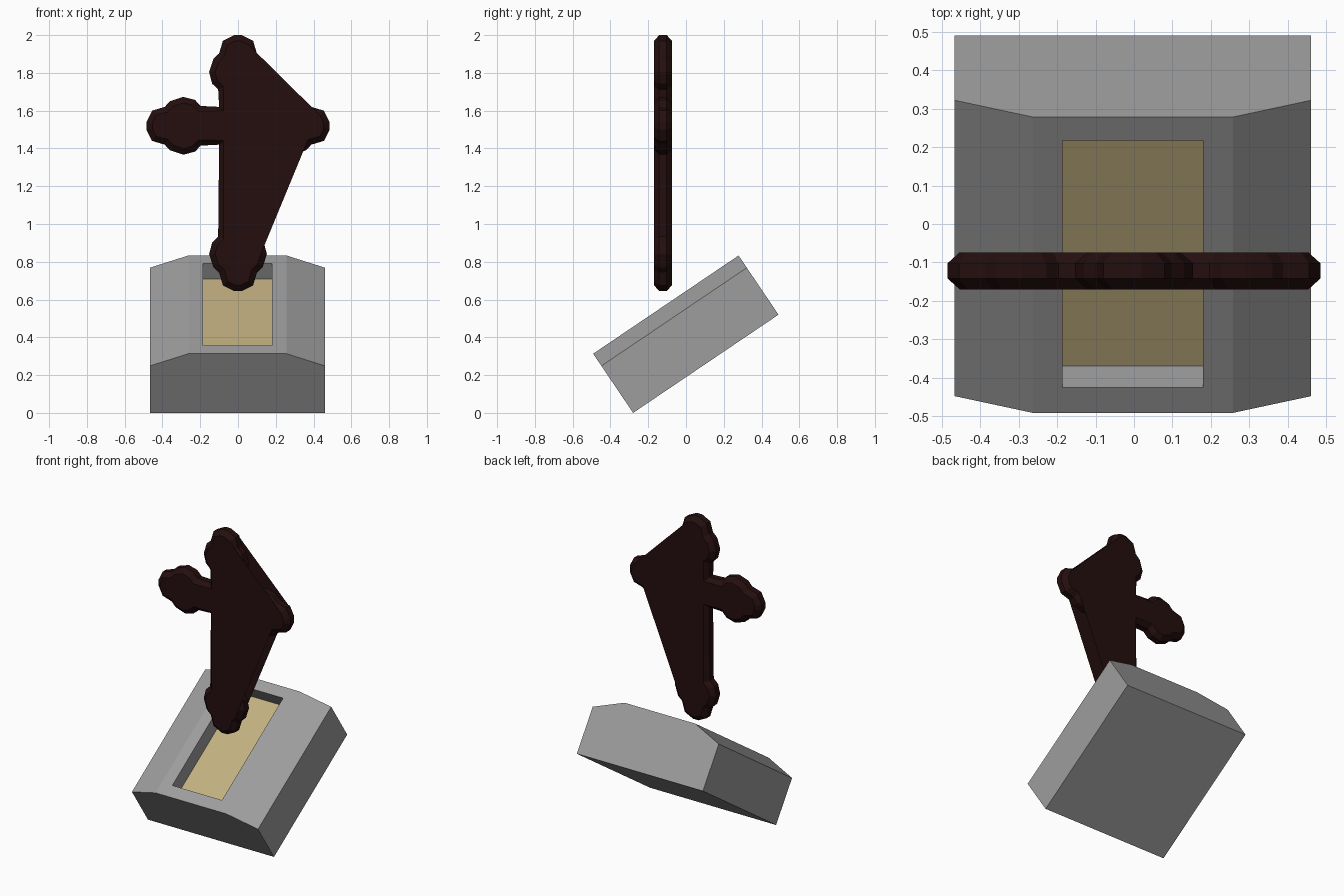
import bpy, bmesh, math
from mathutils import Vector, Matrix

if "Cube" in bpy.data.objects:
    bpy.data.objects.remove(bpy.data.objects["Cube"])


def material(name, rgb):
    m = bpy.data.materials.new(name)
    m.diffuse_color = (*rgb, 1)
    m.use_nodes = True
    m.node_tree.nodes["Principled BSDF"].inputs["Base Color"].default_value = m.diffuse_color
    return m


STONE = material("grey stone", (0.34, 0.34, 0.34))
BRASS = material("pale brass", (0.54, 0.43, 0.215))
WOOD = material("dark red wood", (0.018, 0.0045, 0.0045))


def make_object(name, verts, faces, mats):
    mesh = bpy.data.meshes.new(name)
    mesh.from_pydata([tuple(v) for v in verts], [], faces)
    for m in mats:
        mesh.materials.append(m)
    ob = bpy.data.objects.new(name, mesh)
    bpy.context.collection.objects.link(ob)
    return ob


# Tilted stone block: x, length along slope, height off slope
LENGTH, MID_X = 0.929, -0.003
profile = [(-0.464, 0), (0.464, 0), (0.464, 0.30), (0.26, 0.378),
           (-0.26, 0.378), (-0.464, 0.30)]
n = len(profile)
verts = [(x + MID_X, u, h) for u in (0, LENGTH) for x, h in profile]
faces = [tuple(range(n)), tuple(reversed(range(n, 2 * n)))]
for i in range(n):
    j = (i + 1) % n
    if i != 3:                          # top strip is left for the recess
        faces.append((j, i, i + n, j + n))
# Recess: rim ring, walls and floor
for h in (0.378, 0.278):
    verts += [(x + MID_X, u, h) for x, u in
              [(-0.183, 0.08), (0.183, 0.08), (0.183, 0.855), (-0.183, 0.855)]]
rings = [[4, 3, 3 + n, 4 + n], list(range(12, 16)), list(range(16, 20))]
for a, b in zip(rings, rings[1:]):
    for i in range(4):
        j = (i + 1) % 4
        faces.append((a[i], a[j], b[j], b[i]))
faces.append(tuple(rings[2]))
block = make_object("tilted_block", verts, faces, [STONE, BRASS])
block.data.polygons[len(faces) - 1].material_index = 1   # brass recess floor
bm = bmesh.new()
bm.from_mesh(block.data)
bmesh.ops.recalc_face_normals(bm, faces=bm.faces)
bm.to_mesh(block.data)
bm.free()
block.data.transform(Matrix.Translation((0, -0.28, 0)) @
                     Matrix.Rotation(math.atan2(0.52, 0.77), 4, 'X'))

# Cross outline: trefoil arm ends as (distance from tip, half width)
LOBES = [(0, 0.02), (0.03, 0.08), (0.097, 0.1), (0.125, 0.13),
         (0.195, 0.153), (0.257, 0.137), (0.288, 0.105)]
CENTRE = Vector((0, 1.52))
outline = []
for k, reach in enumerate((0.485, 0.48, 0.485, 0.875)):   # right, top, left, bottom
    d = Vector([(1, 0), (0, 1), (-1, 0), (0, -1)][k])
    p = Vector((-d.y, d.x))
    outline += [CENTRE + d * (reach - t) - p * w for t, w in reversed(LOBES)]
    outline += [CENTRE + d * (reach - t) + p * w for t, w in LOBES]
    outline.append(CENTRE + (d + p) * 0.1)


def inset(points, amount):
    result = []
    for i, q in enumerate(points):
        e1 = (q - points[i - 1]).normalized()
        e2 = (points[(i + 1) % len(points)] - q).normalized()
        m = Vector((e1.y + e2.y, -e1.x - e2.x)).normalized()
        result.append(q - m * amount)
    return result


# Cross: bevelled rim, front and back sheets that bridge over the right side
n = len(outline)
inner = inset(outline, 0.032)
levels = [(inner, -0.17), (outline, -0.142), (outline, -0.102), (inner, -0.074)]
verts = [(q.x, y, q.y) for loop, y in levels for q in loop]
faces = []
for lv in range(3):
    a, b = lv * n, (lv + 1) * n
    for i in range(n):
        j = (i + 1) % n
        faces.append((a + j, a + i, b + i, b + j))
sheet = list(range(4, 9)) + list(range(20, 57))
faces.append(tuple(sheet))
faces.append(tuple(3 * n + i for i in reversed(sheet)))
make_object("trefoil_cross", verts, faces, [WOOD])
